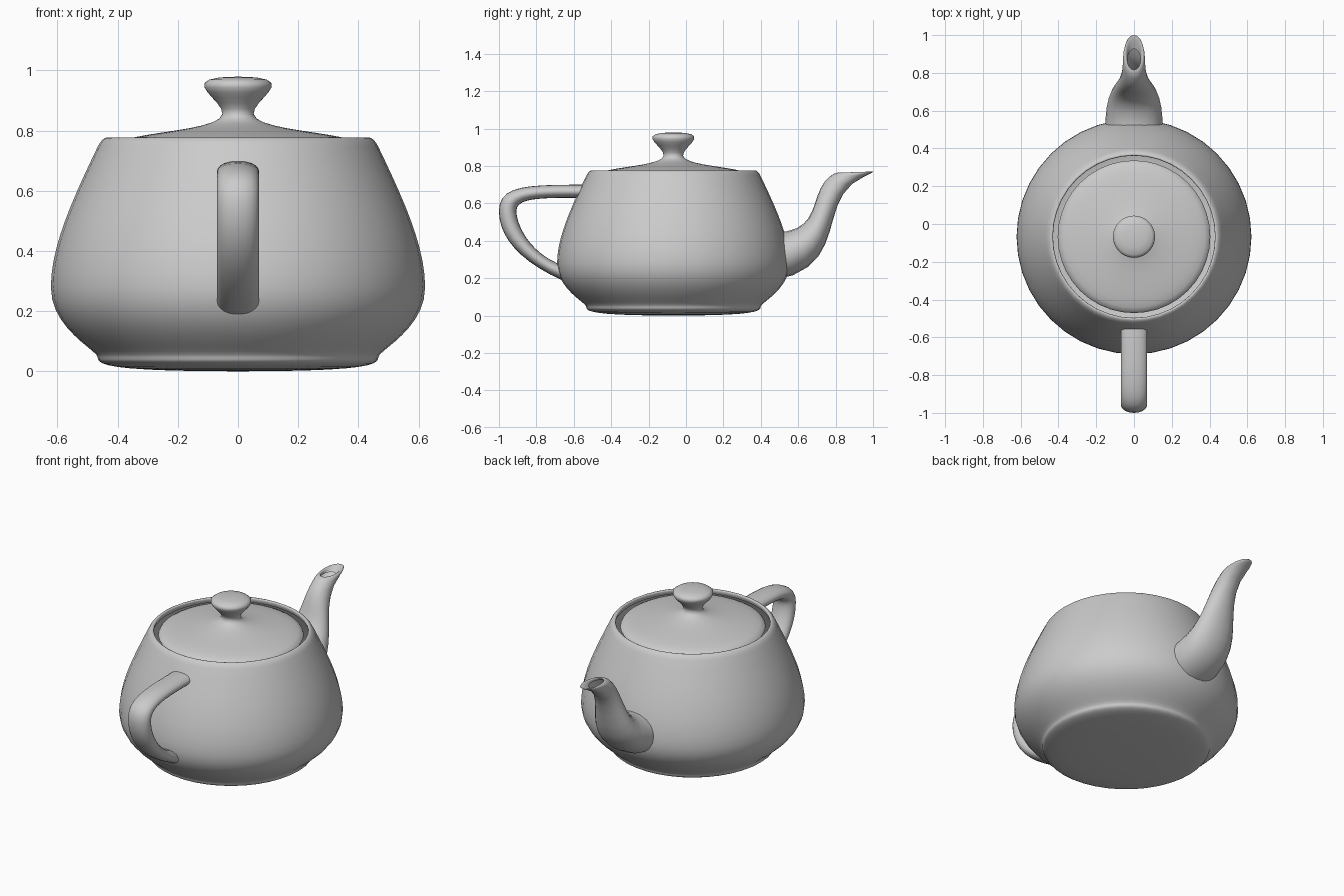
import bpy, bmesh
from math import sin, cos, pi
from mathutils import Vector

if "Cube" in bpy.data.objects:
    bpy.data.objects.remove(bpy.data.objects["Cube"])

S = 0.3109          # profile units -> model units
Y0 = -0.0674        # y of the pot's axis
N = 10              # steps per curve piece


def bezier(p, t):
    u = 1 - t
    return p[0]*u**3 + 3*p[1]*t*u*u + 3*p[2]*t*t*u + p[3]*t**3


def chain(points):
    """Sample joined cubic pieces (each piece shares its end point)."""
    pts = [Vector(p) for p in points]
    out = [pts[0]]
    for i in range(0, len(pts) - 1, 3):
        out += [bezier(pts[i:i+4], k / N) for k in range(1, N + 1)]
    return out


def skin(name, rings):
    """Join closed rings of points into a smooth surface."""
    bm = bmesh.new()
    rows = [[bm.verts.new((x*S, y*S + Y0, z*S)) for x, y, z in r] for r in rings]
    n = len(rows[0])
    for a, b in zip(rows, rows[1:]):
        for i in range(n):
            j = (i + 1) % n
            bm.faces.new((a[i], a[j], b[j], b[i]))
    bmesh.ops.remove_doubles(bm, verts=bm.verts, dist=1e-5)
    bmesh.ops.recalc_face_normals(bm, faces=bm.faces)
    for f in bm.faces:
        f.smooth = True
    me = bpy.data.meshes.new(name)
    bm.to_mesh(me)
    bm.free()
    ob = bpy.data.objects.new(name, me)
    bpy.context.collection.objects.link(ob)
    return ob


def lathe(name, profile):
    angles = [2*pi*i / (4*N) for i in range(4*N)]
    return skin(name, [[(r*cos(a), r*sin(a), z) for a in angles]
                       for r, z in chain(profile)])


def tube(name, path):
    """path: (inner y, inner z, outer y, outer z, side width) control points."""
    rings = []
    for ya, za, yb, zb, w in chain(path):
        a, b, side = Vector((0, ya, za)), Vector((0, yb, zb)), Vector((w, 0, 0))
        half = [bezier([a, a + side, b + side, b], k / N) for k in range(N + 1)]
        rings.append(half + [Vector((-p.x, p.y, p.z)) for p in half[-2:0:-1]])
    return skin(name, rings)


# Pot body: rim, wall, foot and base
lathe("body", [(1.4, 2.4), (1.3375, 2.53125), (1.4375, 2.53125),
               (1.5, 2.4), (1.75, 1.875), (2, 1.35),
               (2, 0.9), (2, 0.45), (1.5, 0.225),
               (1.5, 0.15), (1.5, 0.075), (1.425, 0), (0, 0)])

# Lid with its knob
lathe("lid", [(0, 3.15), (0.8, 3.15), (0, 2.85),
              (0.2, 2.7), (0.4, 2.55), (1.3, 2.55), (1.3, 2.4)])

# Handle loop at the front
tube("handle", [(-1.6, 2.025, -1.5, 2.25, 0.3), (-2.3, 2.025, -2.5, 2.25, 0.3),
                (-2.7, 2.025, -3, 2.25, 0.3), (-2.7, 1.8, -3, 1.8, 0.3),
                (-2.7, 1.575, -3, 1.35, 0.3), (-2.5, 1.125, -2.65, 0.9375, 0.3),
                (-2, 0.9, -1.9, 0.6, 0.3)])

# Spout at the back, its lip turned inwards
tube("spout", [(1.7, 1.425, 1.7, 0.6, 0.66), (2.6, 1.425, 3.1, 0.825, 0.66),
               (2.3, 2.1, 2.4, 2.025, 0.25), (2.7, 2.4, 3.3, 2.4, 0.25),
               (2.8, 2.475, 3.525, 2.49375, 0.25), (2.9, 2.475, 3.45, 2.5125, 0.15),
               (2.8, 2.4, 3.2, 2.4, 0.15)])
